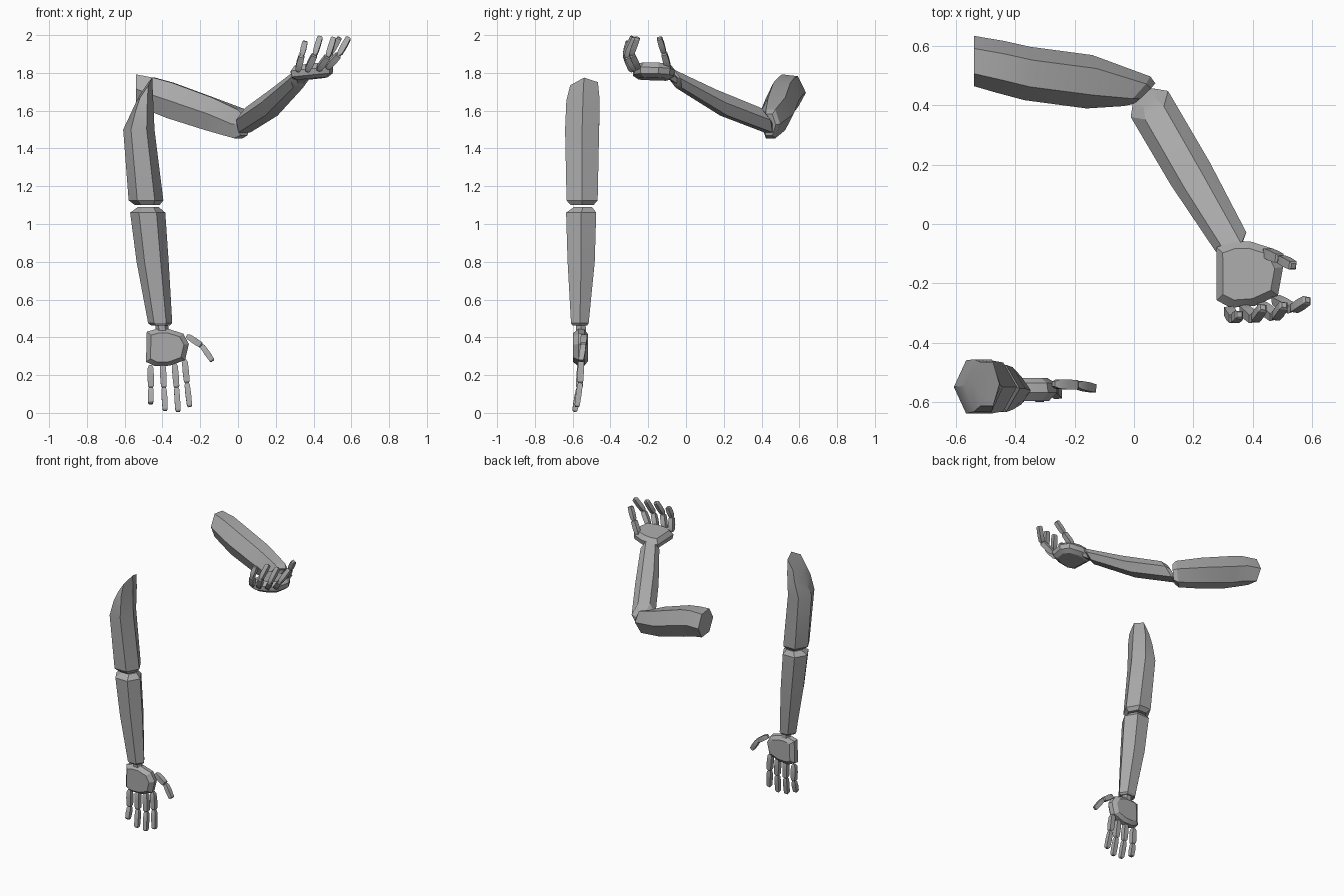
import bpy, bmesh, math
from mathutils import Vector

grey = bpy.data.materials.new("clay grey")
grey.diffuse_color = (0.4, 0.4, 0.4, 1)


def skin(name, rings):
    """Skin a stack of equal rings and cap both ends."""
    bm = bmesh.new()
    loops = [[bm.verts.new(p) for p in ring] for ring in rings]
    n = len(loops[0])
    for a, b in zip(loops, loops[1:]):
        for i in range(n):
            j = (i + 1) % n
            bm.faces.new((a[i], a[j], b[j], b[i]))
    bm.faces.new(loops[0])
    bm.faces.new(loops[-1])
    bmesh.ops.recalc_face_normals(bm, faces=bm.faces)
    mesh = bpy.data.meshes.new(name)
    bm.to_mesh(mesh)
    bm.free()
    mesh.materials.append(grey)
    obj = bpy.data.objects.new(name, mesh)
    bpy.context.collection.objects.link(obj)
    bpy.ops.object.select_all(action='DESELECT')
    obj.select_set(True)
    bpy.context.view_layer.objects.active = obj
    bpy.ops.object.shade_smooth_by_angle(angle=math.radians(25))
    return obj


def ring(center, u, v, n=6, turn=0.0):
    """Polygon ring; u and v are its two half-axis vectors."""
    c, u, v = Vector(center), Vector(u), Vector(v)
    return [c + u * math.cos(t) + v * math.sin(t)
            for t in (turn + 2 * math.pi * i / n for i in range(n))]


def limb(name, sections):
    skin(name, [ring(*s) for s in sections])


def finger(name, joints, side, r=0.019):
    """Two tapered box-like bones with a thin pin between them."""
    pts = [Vector(p) for p in joints]
    for k, (a, b) in enumerate(zip(pts, pts[1:])):
        d = (b - a).normalized()
        s = Vector(side)
        s = (s - d * s.dot(d)).normalized()
        t = d.cross(s)
        rad = r * (1 - 0.1 * k)
        prof = ((-0.008, 0.5), (0.008, 0.95), (0.45, 1.05), (0.9, 0.95), (0.97, 0.6))
        length = (b - a).length
        rings = []
        for f, w in prof:
            off = f if abs(f) < 0.01 else f * length
            rings.append(ring(a + d * off, s * rad * w * 1.2, t * rad * w * 1.2, 4, math.pi / 4))
        skin(f"{name}_bone_{k + 1}", rings)


def hand(name, origin, u, v, w):
    """Faceted palm: u across to the thumb, v to the fingers, w out of the palm."""
    o, u, v, w = map(Vector, (origin, u, v, w))
    outline = [(-.083, .015), (-.03, 0), (.03, 0), (.11, .025), (.14, .08),
               (.12, .165), (.04, .195), (-.04, .198), (-.087, .175)]
    rings = []
    for depth, s in ((-.038, .72), (-.02, .96), (.012, 1.0), (.04, .78)):
        rings.append([o + u * (.02 + (a - .02) * s) + v * (.1 + (b - .1) * s) + w * depth
                      for a, b in outline])
    skin(name, rings)


# Hanging arm: upper arm with a slanted shoulder cut
limb("hanging_upper_arm", [
    ((-.497, -.54, 1.71), (.043, 0, .065), (0, .085, .01)),
    ((-.51, -.545, 1.63), (.06, 0, .05), (0, .102, 0)),
    ((-.525, -.55, 1.50), (.083, 0, 0), (0, .104, 0)),
    ((-.487, -.55, 1.125), (.092, 0, 0), (0, .095, 0)),
    ((-.48, -.55, 1.10), (.065, 0, 0), (0, .07, 0))])

# Hanging forearm
limb("hanging_forearm", [
    ((-.475, -.545, 1.09), (.055, 0, 0), (0, .055, 0)),
    ((-.478, -.555, 1.06), (.093, 0, 0), (0, .092, 0)),
    ((-.452, -.555, .80), (.085, 0, 0), (0, .083, 0)),
    ((-.412, -.562, .475), (.064, 0, 0), (0, .054, 0)),
    ((-.41, -.562, .463), (.05, 0, 0), (0, .045, 0))])
limb("hanging_wrist", [
    ((-.405, -.558, .48), (.034, 0, 0), (0, .03, 0)),
    ((-.40, -.555, .42), (.034, 0, 0), (0, .03, 0))])
hand("hanging_palm", (-.40, -.557, .445), (1, 0, 0), (0, 0, -1), (0, -1, 0))

# Bent arm: upper arm, cut diagonally at the elbow
limb("bent_upper_arm", [
    ((-.54, .55, 1.705), (0, .085, -.01), (0, 0, .095)),
    ((-.45, .53, 1.685), (.01, .088, 0), (.01, 0, .103)),
    ((-.36, .508, 1.655), (.01, .09, 0), (.015, 0, .108)),
    ((-.15, .48, 1.583), (.01, .09, 0), (.02, 0, .10)),
    ((.01, .448, 1.53), (.045, .05, 0), (.01, 0, .088)),
    ((.035, .44, 1.525), (.037, .035, 0), (.005, 0, .065))])

# Bent forearm
limb("bent_forearm", [
    ((.035, .428, 1.54), (.04, .028, 0), (.02, -.02, .05)),
    ((.052, .405, 1.55), (.063, .044, 0), (.02, -.035, .075)),
    ((.19, .17, 1.643), (.066, .038, 0), (.016, -.035, .08)),
    ((.327, -.06, 1.77), (.052, .032, 0), (.01, -.025, .056)),
    ((.333, -.07, 1.775), (.04, .025, 0), (.01, -.02, .042))])
limb("bent_wrist", [
    ((.33, -.055, 1.77), (.032, .01, 0), (0, 0, .03)),
    ((.355, -.10, 1.80), (.032, .01, 0), (0, 0, .03))])
hand("bent_palm", (.362, -.06, 1.80), (1, .03, .10), (0.03, -1.12, .04), (-.08, .05, 1))

# Fingers and thumbs, from knuckle to tip
hanging = {
    "little": ((-.463, -.56, .245), (-.461, -.562, .13), (-.463, -.582, .045)),
    "ring": ((-.398, -.56, .252), (-.392, -.568, .13), (-.385, -.59, .008)),
    "middle": ((-.335, -.56, .255), (-.325, -.568, .13), (-.317, -.59, .002)),
    "index": ((-.282, -.555, .275), (-.270, -.56, .155), (-.255, -.578, .028)),
    "thumb": ((-.265, -.54, .405), (-.190, -.543, .355), (-.133, -.556, .272))}
bent = {
    "little": ((.317, -.29, 1.815), (.338, -.322, 1.895), (.357, -.305, 1.97)),
    "ring": ((.367, -.285, 1.815), (.407, -.322, 1.90), (.437, -.28, 1.995)),
    "middle": ((.427, -.275, 1.82), (.477, -.315, 1.89), (.508, -.272, 1.99)),
    "index": ((.475, -.255, 1.83), (.537, -.288, 1.90), (.588, -.255, 1.99)),
    "thumb": ((.445, -.095, 1.83), (.495, -.118, 1.91), (.54, -.142, 1.99))}
for pose, fingers in (("hanging", hanging), ("bent", bent)):
    for label, joints in fingers.items():
        side = (0, 1, 0) if label == "thumb" else (1, 0, 0)
        finger(f"{pose}_{label}", joints, side)
